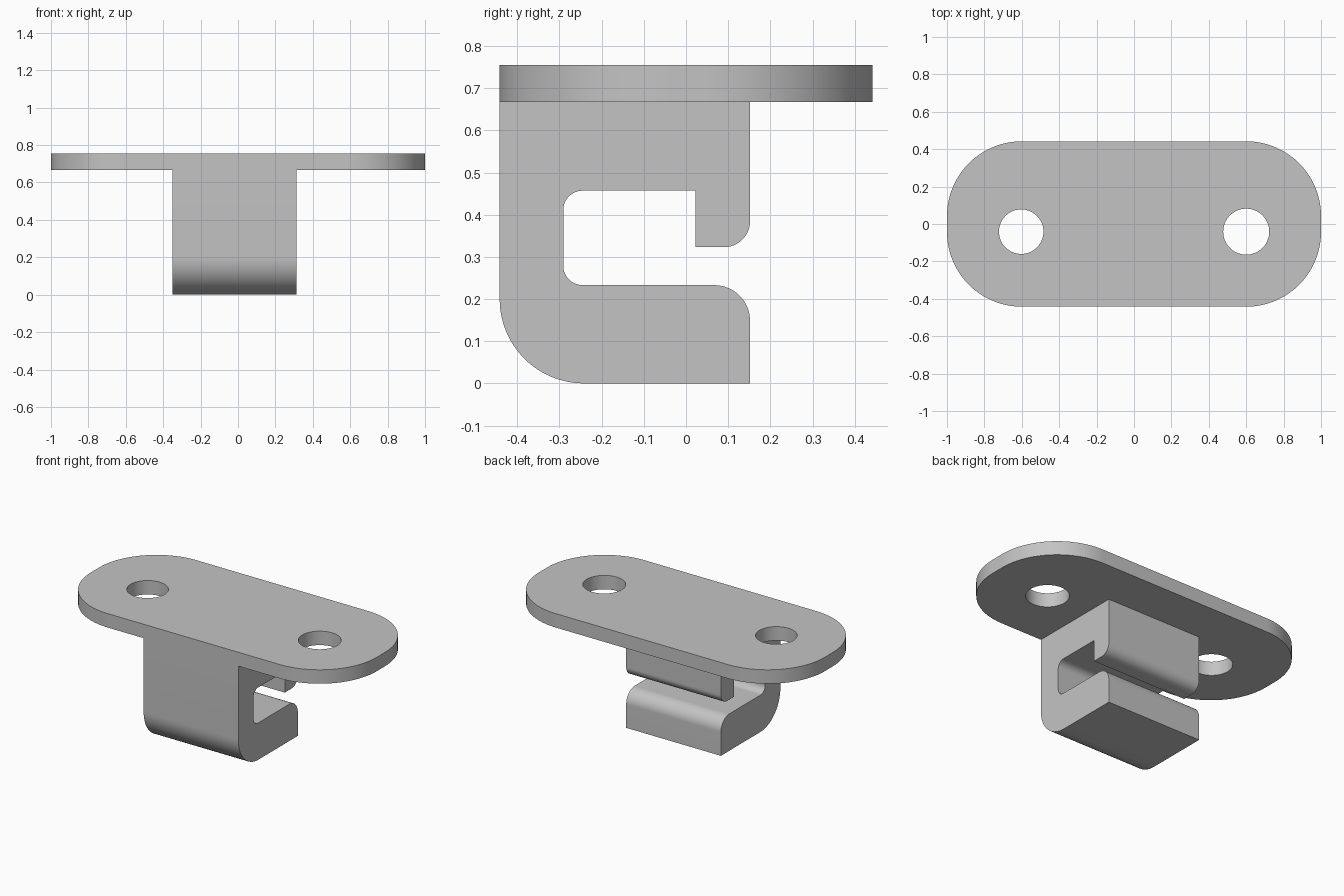
import bpy, bmesh, math
from mathutils import Matrix, Vector

cube = bpy.data.objects.get("Cube")
if cube:
    bpy.data.objects.remove(cube, do_unlink=True)

GREY = (0.55, 0.55, 0.55, 1.0)
grey = bpy.data.materials.new("light grey")
grey.use_nodes = True
grey.diffuse_color = GREY
grey.node_tree.nodes["Principled BSDF"].inputs["Base Color"].default_value = GREY


def rounded(corners, steps=16):
    """Outline from (x, y, radius) corners, with an arc at each rounded corner."""
    outline = []
    for i, (x, y, r) in enumerate(corners):
        p = Vector((x, y))
        if r == 0:
            outline.append(p)
            continue
        a = (Vector(corners[i - 1][:2]) - p).normalized()
        b = (Vector(corners[(i + 1) % len(corners)][:2]) - p).normalized()
        centre = p + (a + b) * r
        for k in range(steps + 1):
            t = math.pi / 2 * k / steps
            outline.append(centre - b * r * math.cos(t) - a * r * math.sin(t))
    return outline


def circle(x, y, r, n=64):
    angles = [2 * math.pi * k / n for k in range(n)]
    return [Vector((x + r * math.cos(t), y + r * math.sin(t))) for t in angles]


def extruded(name, outlines, depth, matrix):
    """Solid from flat outlines (inner ones become holes), centred on its depth."""
    curve = bpy.data.curves.new(name, "CURVE")
    curve.dimensions = "2D"
    curve.fill_mode = "BOTH"
    curve.extrude = depth / 2
    for points in outlines:
        spline = curve.splines.new("POLY")
        spline.points.add(len(points) - 1)
        for point, co in zip(spline.points, points):
            point.co = (co.x, co.y, 0, 1)
        spline.use_cyclic_u = True
    obj = bpy.data.objects.new(name, curve)
    bpy.context.collection.objects.link(obj)
    bpy.ops.object.select_all(action="DESELECT")
    obj.select_set(True)
    bpy.context.view_layer.objects.active = obj
    bpy.ops.object.convert(target="MESH")
    obj = bpy.context.object
    obj.name = name
    bm = bmesh.new()
    bm.from_mesh(obj.data)
    bmesh.ops.remove_doubles(bm, verts=bm.verts, dist=0.0001)
    bmesh.ops.transform(bm, matrix=matrix, verts=bm.verts)
    bmesh.ops.recalc_face_normals(bm, faces=bm.faces)
    bm.to_mesh(obj.data)
    bm.free()
    obj.data.materials.clear()
    obj.data.materials.append(grey)
    bpy.ops.object.shade_smooth_by_angle(angle=math.radians(30))
    return obj


# Mounting plate with rounded ends and two screw holes
W, D, R = 1.0, 0.442, 0.4
Z0, Z1 = 0.667, 0.755
plate = rounded([(-W, -D, R), (W, -D, R), (W, D, R), (-W, D, R)], 32)
holes = [circle(-0.603, -0.041, 0.119), circle(0.6, -0.041, 0.123)]
extruded("mounting_plate", [plate] + holes, Z1 - Z0,
         Matrix.Translation((0, 0, (Z0 + Z1) / 2)))

# Hook: side profile in (y, z), swept across x
X0, X1 = -0.35, 0.312
FRONT, BACK = -D, 0.152
hook = rounded([
    (FRONT, Z0, 0), (FRONT, 0, 0.2), (BACK, 0, 0),
    (BACK, 0.233, 0.085),
    (-0.291, 0.233, 0.046), (-0.291, 0.457, 0.046),
    (0.022, 0.457, 0), (0.022, 0.323, 0),
    (BACK, 0.323, 0.062), (BACK, Z0, 0)])
side_to_world = Matrix(((0, 0, 1, 0), (1, 0, 0, 0), (0, 1, 0, 0), (0, 0, 0, 1)))
extruded("hook", [hook], X1 - X0,
         Matrix.Translation(((X0 + X1) / 2, 0, 0)) @ side_to_world)
